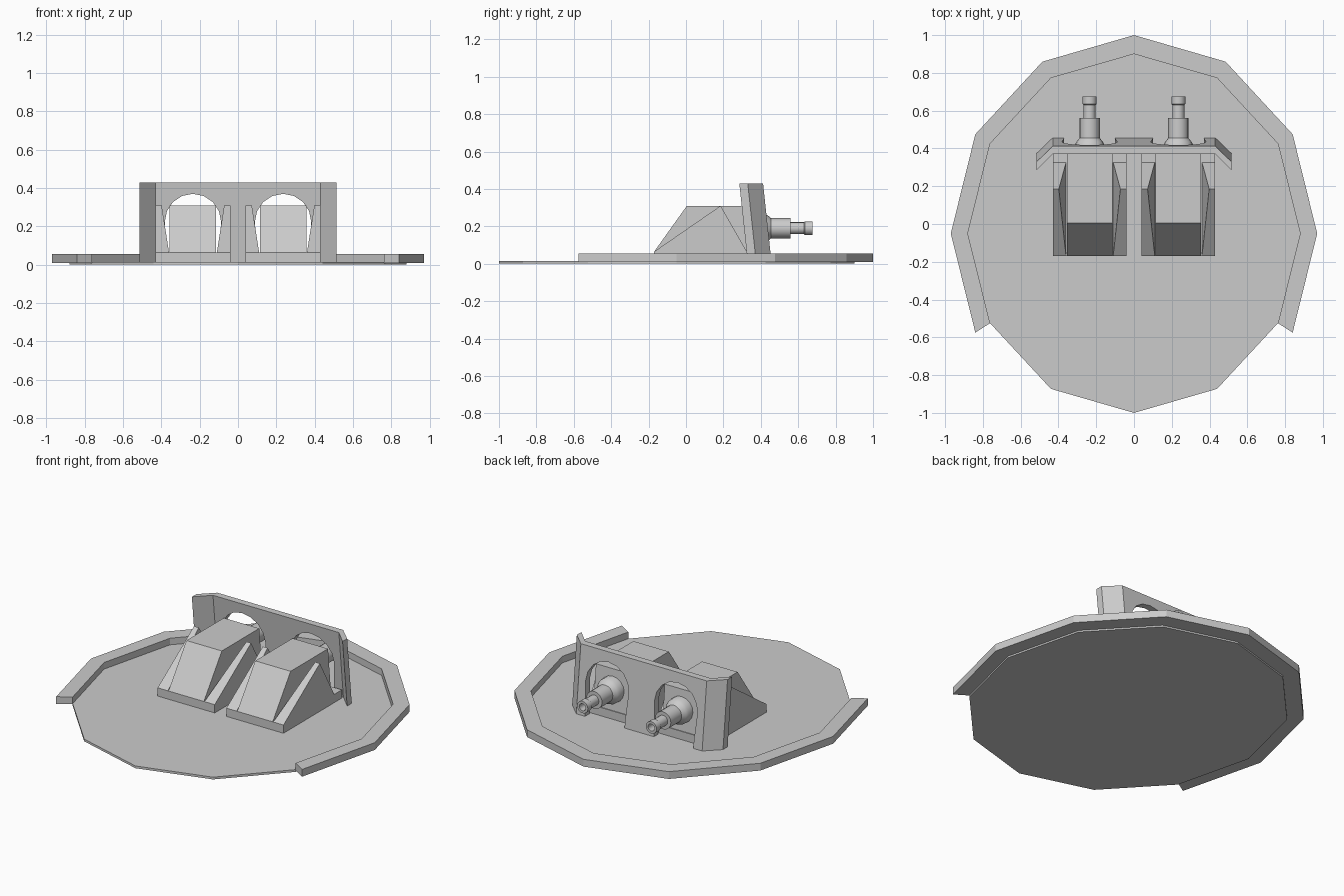
import bpy, bmesh
from math import cos, sin, pi, radians
from mathutils import Vector

if "Cube" in bpy.data.objects:
    bpy.data.objects.remove(bpy.data.objects["Cube"])


def make(name, verts, faces):
    me = bpy.data.meshes.new(name)
    bm = bmesh.new()
    vs = [bm.verts.new(v) for v in verts]
    for f in faces:
        bm.faces.new([vs[i] for i in f])
    bmesh.ops.recalc_face_normals(bm, faces=bm.faces)
    bm.to_mesh(me)
    bm.free()
    ob = bpy.data.objects.new(name, me)
    bpy.context.collection.objects.link(ob)
    return ob


def loft(name, a, b):
    """Solid between two matching closed outlines."""
    n = len(a)
    sides = [(i, (i + 1) % n, (i + 1) % n + n, i + n) for i in range(n)]
    return make(name, list(a) + list(b),
                [tuple(range(n)), tuple(range(n, 2 * n))] + sides)


def prism_x(name, profile, x0, x1):
    return loft(name, [(x0, y, z) for y, z in profile], [(x1, y, z) for y, z in profile])


def ellipse(rx, ry, deg):
    return rx * cos(radians(deg)), -0.05 + ry * sin(radians(deg))


# Base disc: twelve sides
disc = [ellipse(0.88, 0.95, 30 * i) for i in range(12)]
loft("base_disc", [(x, y, 0) for x, y in disc], [(x, y, 0.014) for x, y in disc])

# Raised rim round the back two thirds
angles = range(-30, 211, 30)
rim = [ellipse(0.97, 1.05, a) for a in angles] + \
      [ellipse(0.88, 0.95, a) for a in reversed(angles)]
n, h = len(rim), len(rim) // 2
faces = [(i, (i + 1) % n, (i + 1) % n + n, i + n) for i in range(n)]
for o in (0, n):
    faces += [(o + i, o + i + 1, o + n - 2 - i, o + n - 1 - i) for i in range(h - 1)]
make("rim", [(x, y, 0.01) for x, y in rim] + [(x, y, 0.055) for x, y in rim], faces)


# Back panel leans forward: y shifts with height
def lean(z):
    return 0.045 * (0.43 - z) / 0.42


def slab(name, outline):
    """Panel piece from front outline (x, z), 0.042 thick."""
    return loft(name, [(x, 0.37 + lean(z), z) for x, z in outline],
                [(x, 0.412 + lean(z), z) for x, z in outline])


# Panel with two arched openings reaching its lower edge
outline = [(-0.43, 0.43), (-0.43, 0.01)]
for c in (-0.235, 0.235):
    outline += [(c - 0.135, 0.01), (c - 0.135, 0.06)]
    outline += [(c - 0.147 * cos(pi * i / 8), 0.223 + 0.147 * sin(pi * i / 8)) for i in range(9)]
    outline += [(c + 0.135, 0.06), (c + 0.135, 0.01)]
outline += [(0.43, 0.01), (0.43, 0.43)]
slab("back_panel", outline)

# Angled wings at the panel ends
for s, side in ((-1, "left"), (1, "right")):
    plan = [(0.43, 0.37), (0.43, 0.412), (0.515, 0.33), (0.515, 0.285)]
    loft("panel_wing_" + side, [(s * x, y + lean(0.01), 0.01) for x, y in plan],
         [(s * x, y, 0.43) for x, y in plan])


def nozzle(name, cx):
    # Turned profile (y, radius), hollow at the tip
    prof = [(0.38, 0.08), (0.42, 0.078), (0.435, 0.07), (0.455, 0.054), (0.56, 0.054),
            (0.56, 0.032), (0.63, 0.032), (0.635, 0.037), (0.675, 0.037),
            (0.675, 0.022), (0.60, 0.022)]
    seg, cz = 16, 0.19
    verts = [(cx + r * cos(2 * pi * k / seg), y, cz + r * sin(2 * pi * k / seg))
             for y, r in prof for k in range(seg)]
    faces = [(j * seg + k, j * seg + (k + 1) % seg, (j + 1) * seg + (k + 1) % seg, (j + 1) * seg + k)
             for j in range(len(prof) - 1) for k in range(seg)]
    last = (len(prof) - 1) * seg
    faces += [tuple(range(seg)), tuple(range(last, last + seg))]
    ob = make(name, verts, faces)
    bpy.ops.object.select_all(action='DESELECT')
    ob.select_set(True)
    bpy.context.view_layer.objects.active = ob
    bpy.ops.object.shade_smooth_by_angle(angle=radians(35))


# Two housings: plinth, sloped centre block, side fins and rear nozzle
for cx, side in ((-0.235, "left"), (0.235, "right")):
    prism_x("plinth_" + side, [(-0.17, 0.01), (-0.17, 0.065), (0.40, 0.065), (0.40, 0.01)],
            cx - 0.195, cx + 0.195)
    prism_x("housing_" + side, [(-0.17, 0.065), (0.005, 0.31), (0.37, 0.31), (0.395, 0.065)],
            cx - 0.121, cx + 0.121)
    for s in (-1, 1):
        inner = [(-0.17, 0.065, 0.125), (0.185, 0.31, 0.163), (0.325, 0.065, 0.125)]
        loft("side_fin_" + side, [(cx + s * d, y, z) for y, z, d in inner],
             [(cx + s * 0.195, y, z) for y, z, d in inner])
    nozzle("nozzle_" + side, cx)
